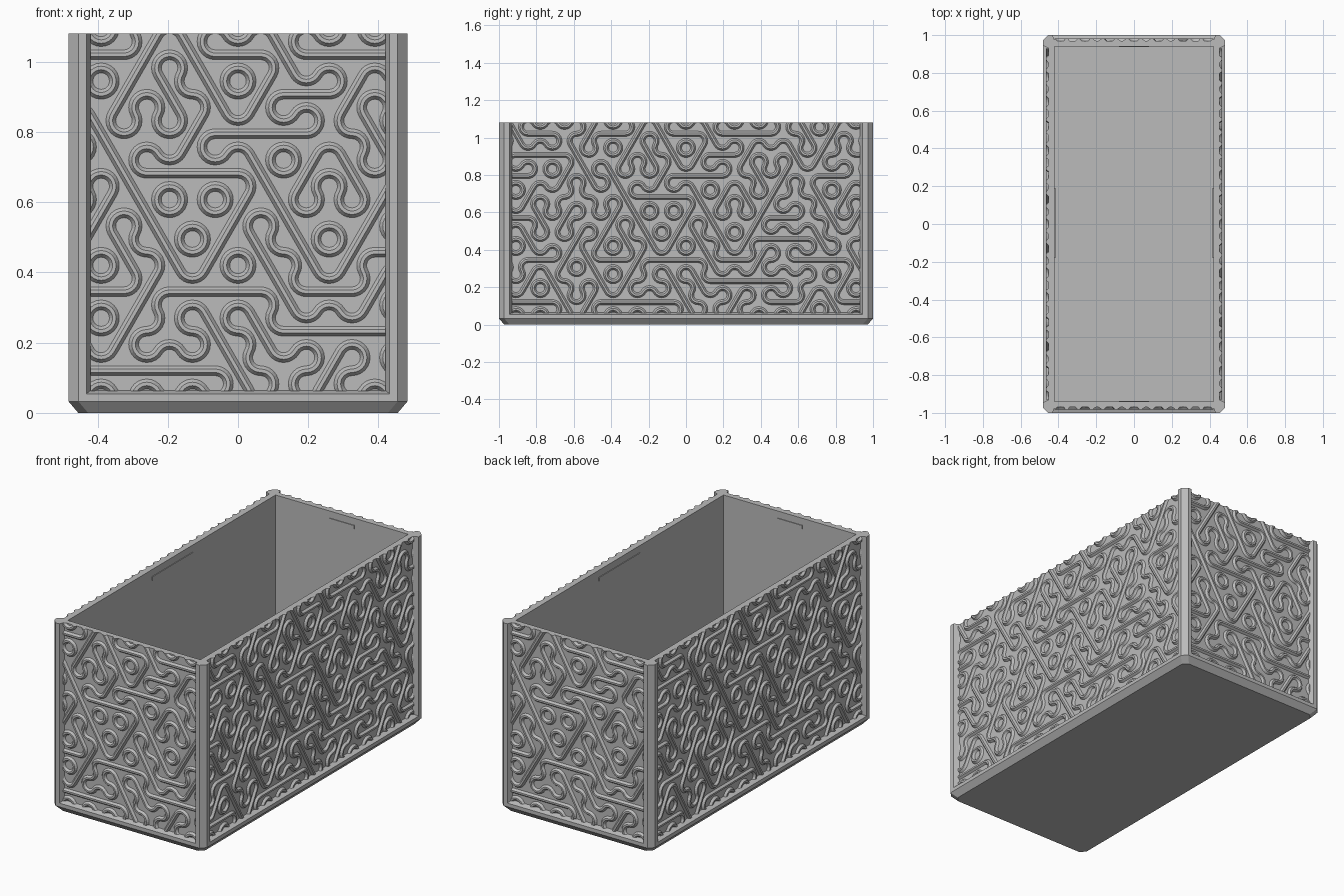
import bpy, bmesh
from math import sin, cos, radians, pi
from mathutils import Vector, Matrix

cube = bpy.data.objects.get("Cube")
if cube:
    bpy.data.objects.remove(cube, do_unlink=True)

HX, HY, TOP = 0.483, 1.0, 1.08      # outer half sizes and rim height
IX, IY = 0.42, 0.94                 # inner half sizes
WX, WY = 0.453, 0.97                # wall outer faces
CUT = 0.028                         # corner chamfer
EDGE = 0.075                        # hexagon tile edge
PITCH, ROW = EDGE * 3 ** 0.5, EDGE * 1.5

grey = bpy.data.materials.new("plain grey")
grey.use_nodes = True
grey.diffuse_color = (0.5, 0.5, 0.5, 1)
grey.node_tree.nodes["Principled BSDF"].inputs["Base Color"].default_value = (0.5, 0.5, 0.5, 1)


def finish(name, bm):
    bmesh.ops.recalc_face_normals(bm, faces=bm.faces)
    mesh = bpy.data.meshes.new(name)
    bm.to_mesh(mesh)
    bm.free()
    mesh.materials.append(grey)
    obj = bpy.data.objects.new(name, mesh)
    bpy.context.collection.objects.link(obj)
    return obj


def loft(bm, rings):
    """Join equal closed rings and cap both ends."""
    loops = [[bm.verts.new(p) for p in ring] for ring in rings]
    n = len(loops[0])
    for a, b in zip(loops, loops[1:]):
        for i in range(n):
            j = (i + 1) % n
            bm.faces.new((a[i], a[j], b[j], b[i]))
    bm.faces.new(loops[0][::-1])
    bm.faces.new(loops[-1])


def box(name, lo, hi):
    bm = bmesh.new()
    loft(bm, [[(lo[0], lo[1], z), (hi[0], lo[1], z), (hi[0], hi[1], z), (lo[0], hi[1], z)]
              for z in (lo[2], hi[2])])
    return finish(name, bm)


def footprint(inset, z):
    """Rectangle with chamfered corners."""
    x, y = HX - inset, HY - inset
    return [(x - CUT, -y, z), (x, CUT - y, z), (x, y - CUT, z), (x - CUT, y, z),
            (CUT - x, y, z), (-x, y - CUT, z), (-x, CUT - y, z), (CUT - x, -y, z)]


# Base: chamfered foot, upright band and a lip sloping in to the walls
bm = bmesh.new()
loft(bm, [footprint(CUT, 0), footprint(0, 0.033), footprint(0, 0.054)
          , footprint(0.03, 0.064)])
finish("base", bm)

# Walls
for s, side in ((-1, "right"), (1, "left")):
    xs = sorted((s * IX, s * WX))
    box(side + "_wall", (xs[0], -WY, 0.05), (xs[1], WY, TOP))
for s, side in ((-1, "front"), (1, "back")):
    ys = sorted((s * IY, s * WY))
    box(side + "_wall", (-IX, ys[0], 0.05), (IX, ys[1], TOP))

# Corner posts
post = [(IX, -WY), (0.432, -HY), (HX - CUT, -HY), (HX, CUT - HY),
        (HX, -0.945), (WX, -0.93), (IX, -IY)]
for sx in (-1, 1):
    for sy in (-1, 1):
        bm = bmesh.new()
        loft(bm, [[(x * sx, y * sy, z) for x, y in post] for z in (0.034, TOP)])
        finish(("front" if sy < 0 else "back") + ("_left" if sx > 0 else "_right") + "_post", bm)

# Thin raised strips near the rim on the inner walls
for s, side in ((-1, "right"), (1, "left")):
    xs = sorted((s * IX, s * (IX - 0.004)))
    box(side + "_inner_strip", (xs[0], -0.18, 1.02), (xs[1], 0.19, 1.04))
for s, side in ((-1, "front"), (1, "back")):
    ys = sorted((s * IY, s * (IY - 0.004)))
    box(side + "_inner_strip", (-0.08, ys[0], 1.02), (0.08, ys[1], 1.04))

# Tile map, top row first. H, Z and N hold a straight rib and two corner arcs,
# A and V hold three corner arcs
ROWS = ["AVHZ" "NAVHHVAN" "ZHVA",
        "NHAZ" "HZNHNHH" "VNZA",
        "ZHHN" "VZNNZHZA" "NZVH",
        "HVZN" "NVZHHVN" "ZAHV",
        "NZAV" "ANHHNZNZ" "VNZN",
        "HNZV" "ZNVZNVZ" "HVNZ",
        "ZNVZ" "ZNNZNNZH" "HNAV",
        "AHZN" "HZHHNHZ" "VHHN",
        "VZNA" "NZVNNHHH" "AVZN",
        "HHNZ" "HHHNAZV" "HZNH",
        "HAVZ" "ANHAZVAH" "NZVA"]
STRAIGHT = {"H": 0, "Z": 1, "N": 2}
ARCS = {"A": (1, 3, 5), "V": (0, 2, 4), "H": (1, 4), "Z": (2, 5), "N": (0, 3)}
SECTION = [(-0.014, -0.002), (-0.014, 0), (-0.005, 0.012),
           (0.005, 0.012), (0.014, 0), (0.014, -0.002)]


def polar(angle, r=1.0):
    return Vector((cos(angle) * r, sin(angle) * r))


def sweep(bm, path):
    """Sweep the rib section along (point, sideways direction) pairs."""
    prev = None
    for p, side in path:
        ring = []
        for off, h in SECTION:
            q = p + side * off
            ring.append(bm.verts.new((q.x, -h, q.y)))
        if prev:
            for i in range(len(ring)):
                j = (i + 1) % len(ring)
                bm.faces.new((prev[i], prev[j], ring[j], ring[i]))
        prev = ring


def ribs(name, half, depth, turn):
    bm = bmesh.new()
    for r, row in enumerate(ROWS):
        for c, tile in enumerate(row):
            centre = Vector(((c - (len(row) - 1) / 2) * PITCH, 0.12 + (9 - r) * ROW))
            if abs(centre.x) > half + PITCH:
                continue
            if tile in STRAIGHT:
                a = radians(60 * STRAIGHT[tile])
                d = polar(a, PITCH / 2)
                sweep(bm, [(centre - d, polar(a + pi / 2)), (centre + d, polar(a + pi / 2))])
            for v in ARCS[tile]:
                a = radians(30 + 60 * v)
                corner = centre + polar(a, EDGE)
                turns = [a + pi + radians(t) for t in range(-60, 61, 15)]
                sweep(bm, [(corner + polar(t, EDGE / 2), polar(t)) for t in turns])
    bmesh.ops.remove_doubles(bm, verts=bm.verts, dist=1e-4)
    # Trim to the panel and close the cut ends
    for co, no in (((half, 0, 0), (1, 0, 0)), ((-half, 0, 0), (-1, 0, 0)),
                   ((0, 0, TOP), (0, 0, 1)), ((0, 0, 0.062), (0, 0, -1))):
        geom = bm.verts[:] + bm.edges[:] + bm.faces[:]
        cut = bmesh.ops.bisect_plane(bm, geom=geom, plane_co=co, plane_no=no,
                                     clear_outer=True)["geom_cut"]
        edges = [e for e in cut if isinstance(e, bmesh.types.BMEdge)]
        bmesh.ops.holes_fill(bm, edges=edges, sides=0)
    bm.transform(Matrix.Rotation(radians(turn), 4, "Z") @ Matrix.Translation((0, -depth, 0)))
    finish(name, bm)


# Raised winding ribs on all four walls
ribs("front_ribs", IX, WY, 0)
ribs("left_ribs", 0.93, WX, 90)
ribs("back_ribs", IX, WY, 180)
ribs("right_ribs", 0.93, WX, 270)
